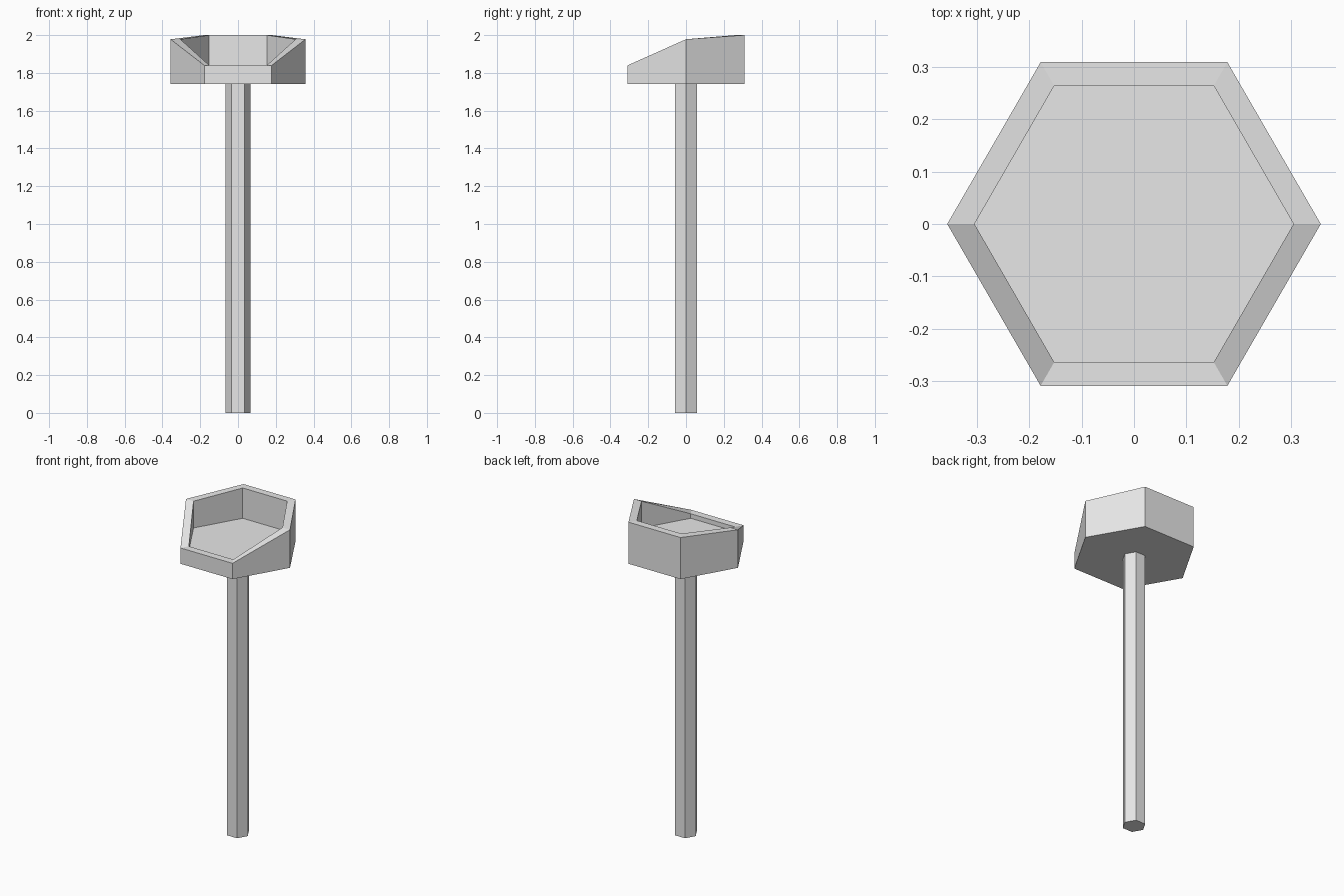
import bpy
import bmesh
from math import cos, sin, pi

cube = bpy.data.objects.get("Cube")
if cube:
    bpy.data.objects.remove(cube, do_unlink=True)

grey = bpy.data.materials.new("light grey")
grey.use_nodes = True
colour = (0.8, 0.8, 0.8, 1)
grey.diffuse_color = colour
grey.node_tree.nodes["Principled BSDF"].inputs["Base Color"].default_value = colour

SIDES = 6


def hex_loft(name, rings):
    """Bridge a stack of hexagonal rings and cap both ends.
    Each ring is a radius and a height function of the corner's y direction."""
    bm = bmesh.new()
    loops = []
    for radius, height in rings:
        loop = []
        for i in range(SIDES):
            a = 2 * pi * i / SIDES
            loop.append(bm.verts.new((radius * cos(a), radius * sin(a), height(sin(a)))))
        loops.append(loop)
    for low, high in zip(loops, loops[1:]):
        for i in range(SIDES):
            j = (i + 1) % SIDES
            bm.faces.new((low[i], low[j], high[j], high[i]))
    bm.faces.new(loops[0][::-1])
    bm.faces.new(loops[-1])
    bmesh.ops.recalc_face_normals(bm, faces=bm.faces)
    mesh = bpy.data.meshes.new(name)
    bm.to_mesh(mesh)
    bm.free()
    mesh.materials.append(grey)
    obj = bpy.data.objects.new(name, mesh)
    bpy.context.collection.objects.link(obj)
    return obj


def level(z):
    return lambda y: z


def rim(y):
    # Low lip at the front, raised sides and a slightly higher back
    return 1.84 if y < -0.1 else 2.0 if y > 0.1 else 1.978


# Hexagonal post
hex_loft("post", [(0.067, level(0)), (0.067, level(1.742))])

# Open basin: outer wall, sloping rim, inner wall and floor
hex_loft("basin", [(0.357, level(1.742)), (0.357, rim),
                   (0.305, rim), (0.305, level(1.812))])
